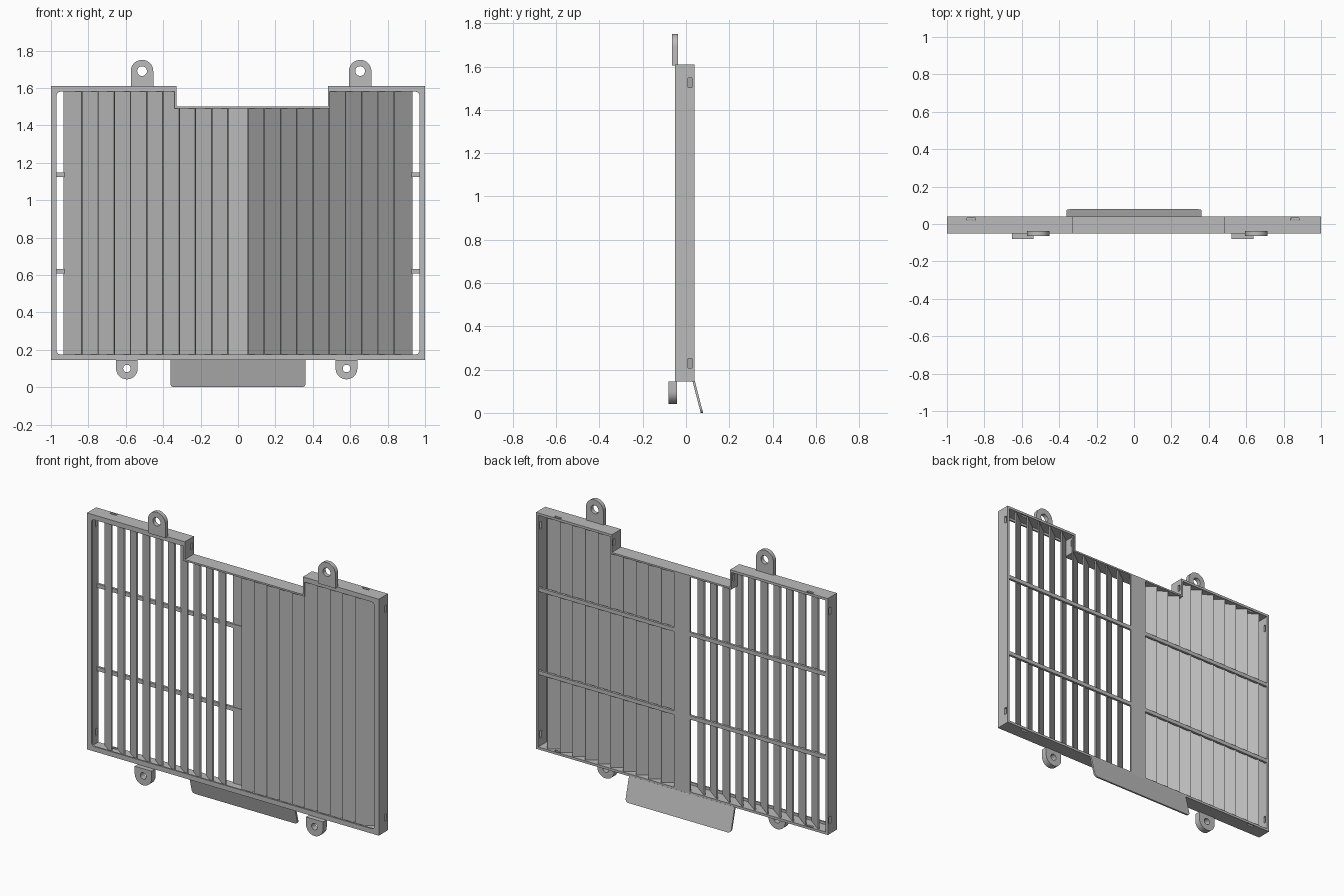
import bpy, bmesh, math
from mathutils import Matrix, Vector

old = bpy.data.objects.get("Cube")
if old:
    bpy.data.objects.remove(old, do_unlink=True)

grey = bpy.data.materials.new("plain_grey")
grey.use_nodes = True
grey.diffuse_color = (0.5, 0.5, 0.5, 1)
grey.node_tree.nodes["Principled BSDF"].inputs["Base Color"].default_value = (0.5, 0.5, 0.5, 1)

# Main dimensions
BOTTOM, TOP, NOTCH = 0.145, 1.61, 1.5
NOTCH_L, NOTCH_R = -0.33, 0.48
FRONT, BACK = -0.05, 0.04
WALL, RIM, THIN = 0.015, 0.03, 0.01


def finish(name, bm):
    bmesh.ops.recalc_face_normals(bm, faces=bm.faces)
    mesh = bpy.data.meshes.new(name)
    bm.to_mesh(mesh)
    bm.free()
    mesh.materials.append(grey)
    obj = bpy.data.objects.new(name, mesh)
    bpy.context.collection.objects.link(obj)
    return obj


def add_prism(bm, points, direction):
    """Extrude a closed outline of 3D points along a direction."""
    face = bm.faces.new([bm.verts.new(p) for p in points])
    out = bmesh.ops.extrude_face_region(bm, geom=[face])
    moved = [v for v in out["geom"] if isinstance(v, bmesh.types.BMVert)]
    bmesh.ops.translate(bm, verts=moved, vec=direction)


def add_box(bm, x0, x1, y0, y1, z0, z1):
    add_prism(bm, [(x0, y0, z0), (x1, y0, z0), (x1, y1, z0), (x0, y1, z0)], (0, 0, z1 - z0))


def outline(edge, thin):
    """Notched frame outline, inset by edge outside and thin at the notch."""
    l, r, b, t = -1 + edge, 1 - edge, BOTTOM + edge, TOP - edge
    nl, nr, n = NOTCH_L - thin, NOTCH_R + thin, NOTCH - thin
    return [(l, b), (r, b), (r, t), (nr, t), (nr, n), (nl, n), (nl, t), (l, t)]


def ring(name, inset, thin, y0, y1, rounding=0):
    """Closed frame between the outer outline and its inset."""
    bm = bmesh.new()
    loops = [[bm.verts.new((x, y, z)) for x, z in pts]
             for y in (y0, y1) for pts in (outline(0, 0), outline(inset, thin))]
    of, inf, ob, ib = loops
    count = len(of)
    for i in range(count):
        j = (i + 1) % count
        for a, b in ((of, inf), (inf, ib), (ib, ob), (ob, of)):
            bm.faces.new((a[i], a[j], b[j], b[i]))
    if rounding:
        corners = [bm.edges.get((inf[i], ib[i])) for i in (0, 1, 2, 7)]
        bmesh.ops.bevel(bm, geom=corners, offset=rounding, segments=4, profile=0.5, affect='EDGES')
    return finish(name, bm)


def cut(obj, cutter):
    """Subtract a cutter, keep the result and drop the cutter."""
    cutter.hide_render = True
    mod = obj.modifiers.new("holes", 'BOOLEAN')
    mod.operation, mod.solver, mod.object = 'DIFFERENCE', 'EXACT', cutter
    graph = bpy.context.evaluated_depsgraph_get()
    mesh = bpy.data.meshes.new_from_object(obj.evaluated_get(graph))
    obj.modifiers.clear()
    obj.data = mesh
    bpy.data.objects.remove(cutter, do_unlink=True)


# Frame walls with clip slots, and the wider front rim
walls = ring("frame_walls", WALL, THIN, FRONT + THIN, BACK)
bm = bmesh.new()
for x in (-1, 1):
    for z in (0.23, 1.525):
        add_box(bm, x - 0.04, x + 0.04, 0.01, 0.027, z - 0.022, z + 0.022)
for x in (NOTCH_L, NOTCH_R):
    add_box(bm, x - 0.03, x + 0.03, 0.01, 0.027, 1.535, 1.575)
for x in (-0.87, 0.86):
    for z in (BOTTOM, TOP):
        add_box(bm, x - 0.022, x + 0.022, 0.018, 0.033, z - 0.04, z + 0.04)
cut(walls, finish("slot_cutter", bm))
ring("front_rim", RIM, THIN, FRONT, FRONT + THIN, 0.02)

# Angled slats, fanned away from the middle on both sides
SLATS, PITCH, WIDTH = 10, 0.0868, 0.096
SLAT_FRONT, SLAT_BACK, THICK = -0.042, 0.03, 0.008


def add_slat(bm, back, front, z0, z1, t0=0.0, t1=1.0):
    a, b = Vector((back, SLAT_BACK, z0)), Vector((front, SLAT_FRONT, z0))
    along = (b - a).normalized()
    side = Vector((-along.y, along.x, 0)) * THICK / 2
    p, q = a.lerp(b, t0), a.lerp(b, t1)
    add_prism(bm, [p + side, q + side, q - side, p - side], (0, 0, z1 - z0))


for side, name in ((-1, "right_slats"), (1, "left_slats")):
    bm = bmesh.new()
    limit = abs(NOTCH_L if side < 0 else NOTCH_R) + THIN / 2
    low, high, step = BOTTOM + WALL, TOP - WALL, NOTCH - THIN
    for i in range(SLATS):
        back = 0.93 - i * PITCH
        front = back - WIDTH
        if front >= limit:
            add_slat(bm, side * back, side * front, low, high)
        else:
            add_slat(bm, side * back, side * front, low, step)
            if back > limit:
                add_slat(bm, side * back, side * front, step, high, 0, (back - limit) / WIDTH)
    finish(name, bm)

# Middle strip and the two rails behind the slats
bm = bmesh.new()
add_box(bm, -0.055, 0.055, 0.028, BACK, BOTTOM + THIN, NOTCH - THIN / 2)
finish("middle_strip", bm)
for name, z in (("upper_rail", 1.135), ("lower_rail", 0.62)):
    bm = bmesh.new()
    add_box(bm, -0.99, 0.99, 0.024, BACK - 0.001, z - 0.012, z + 0.012)
    finish(name, bm)


# Mounting tabs with a round end and a screw hole
def tab(name, x, base, centre, radius, hole, y0, y1):
    up = 1 if centre > base else -1
    arc = [(x + radius * math.cos(math.pi * k / 20), y0,
            centre + up * radius * math.sin(math.pi * k / 20)) for k in range(21)]
    bm = bmesh.new()
    add_prism(bm, [(x + radius, y0, base)] + arc + [(x - radius, y0, base)], (0, y1 - y0, 0))
    obj = finish(name, bm)
    bm = bmesh.new()
    place = Matrix.Translation((x, (y0 + y1) / 2, centre)) @ Matrix.Rotation(math.pi / 2, 4, 'X')
    bmesh.ops.create_cone(bm, cap_ends=True, segments=24, radius1=hole, radius2=hole,
                          depth=0.2, matrix=place)
    cut(obj, finish("hole_cutter", bm))
    obj.data.shade_smooth()
    bpy.ops.object.select_all(action='DESELECT')
    obj.select_set(True)
    bpy.context.view_layer.objects.active = obj
    bpy.ops.object.shade_smooth_by_angle()


tab("upper_right_tab", -0.513, TOP - 0.005, 1.69, 0.06, 0.026, -0.064, -0.038)
tab("upper_left_tab", 0.653, TOP - 0.005, 1.69, 0.06, 0.026, -0.064, -0.038)
tab("lower_right_tab", -0.594, BOTTOM, 0.1, 0.058, 0.02, -0.08, -0.042)
tab("lower_left_tab", 0.58, BOTTOM, 0.1, 0.058, 0.02, -0.08, -0.042)

# Sloping flap under the frame, with rounded lower corners
bm = bmesh.new()
half, radius, slope = 0.362, 0.02, 0.26
corner = [(half - radius + radius * math.sin(a), radius - radius * math.cos(a))
          for a in (math.pi / 2 * k / 5 for k in range(6))]
shape = corner + [(half, BOTTOM + 0.003), (-half, BOTTOM + 0.003)] + [(-x, z) for x, z in reversed(corner)]
add_prism(bm, [(x, 0.068 - slope * z, z) for x, z in shape], (0, 0.011, 0))
finish("lower_flap", bm)
